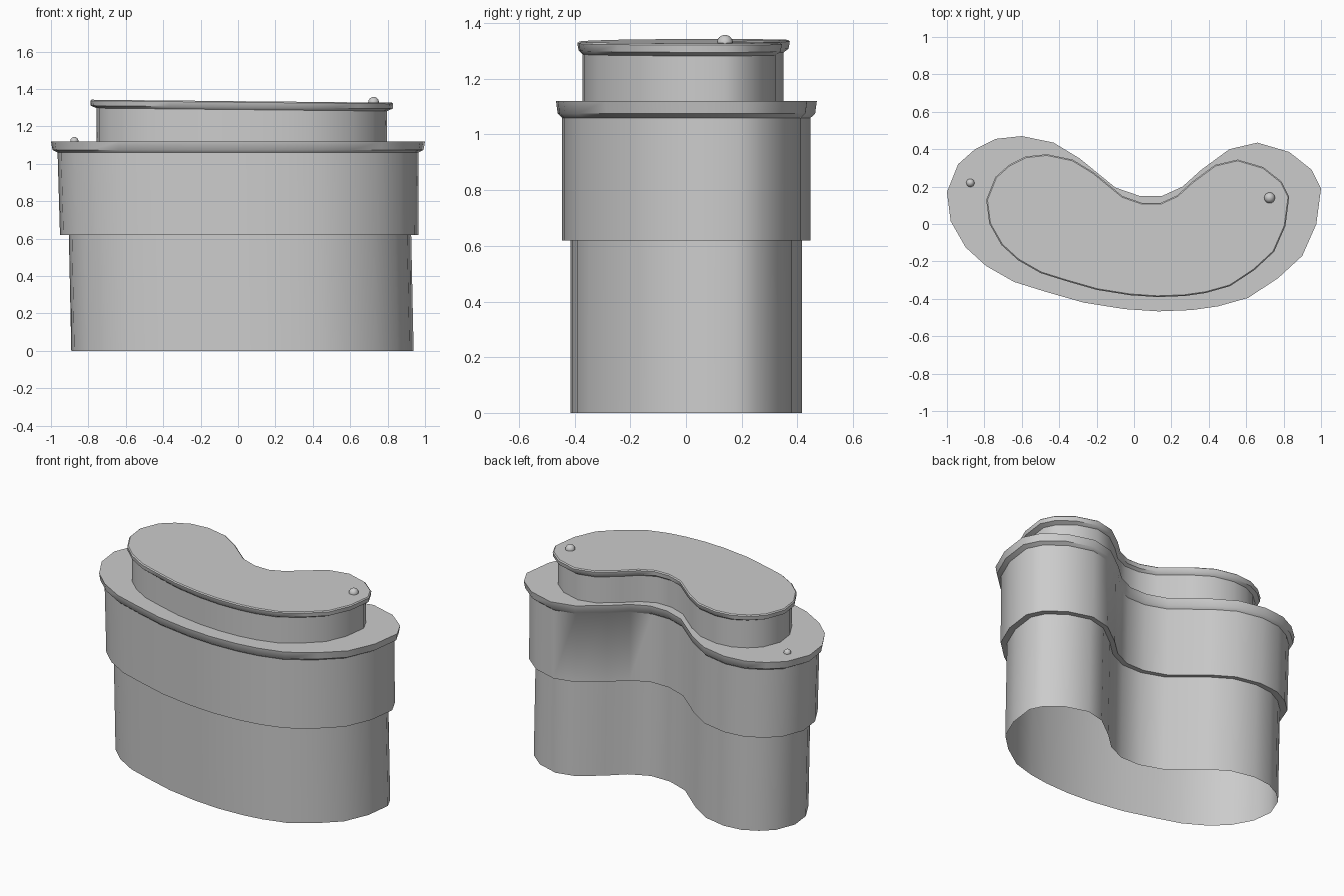
import bpy, bmesh, math
from mathutils import Vector

if "Cube" in bpy.data.objects:
    bpy.data.objects.remove(bpy.data.objects["Cube"])

# Kidney-shaped plan, traced at the widest rim (counter-clockwise)
PLAN = [(-1.0, .17), (-.94, .32), (-.85, .40), (-.74, .455), (-.60, .47), (-.43, .435),
        (-.29, .35), (-.10, .195), (.03, .15), (.15, .15), (.26, .20), (.36, .29),
        (.51, .40), (.66, .435), (.83, .385), (.95, .29), (1.0, .19), (.975, 0),
        (.90, -.17), (.77, -.29), (.61, -.395), (.45, -.44), (.31, -.46), (.13, -.467),
        (-.05, -.455), (-.27, -.42), (-.48, -.36), (-.64, -.31), (-.79, -.225),
        (-.90, -.125), (-.98, .015)][::-1]
PLAN = [Vector(p) for p in PLAN]
N = len(PLAN)


def inset(d):
    """Plan outline moved inwards by d, mitred at the corners."""
    out = []
    for i, p in enumerate(PLAN):
        e1 = (p - PLAN[i - 1]).normalized()
        e2 = (PLAN[(i + 1) % N] - p).normalized()
        n1, n2 = Vector((-e1.y, e1.x)), Vector((-e2.y, e2.x))
        m = (n1 + n2).normalized()
        out.append(p + m * d / m.dot(n1))
    return out


def smooth(obj):
    bpy.ops.object.select_all(action='DESELECT')
    obj.select_set(True)
    bpy.context.view_layer.objects.active = obj
    bpy.ops.object.shade_smooth_by_angle(angle=math.radians(42))


def loft(name, levels, tilt=0.0):
    """Skin copies of the plan; level = z, inset, scale x, scale y, offset x, offset y."""
    bm = bmesh.new()
    rings = []
    for z, d, sx, sy, ox, oy in levels:
        rings.append([bm.verts.new((p.x * sx + ox, p.y * sy + oy, z + tilt * p.x))
                      for p in inset(d)])
    for a, b in zip(rings, rings[1:]):
        for i in range(N):
            j = (i + 1) % N
            bm.faces.new((a[i], a[j], b[j], b[i]))
    bm.faces.new(rings[-1])
    mesh = bpy.data.meshes.new(name)
    bm.to_mesh(mesh)
    bm.free()
    obj = bpy.data.objects.new(name, mesh)
    bpy.context.collection.objects.link(obj)
    smooth(obj)


def knob(name, loc, r):
    bpy.ops.mesh.primitive_uv_sphere_add(segments=16, ring_count=8, radius=r, location=loc)
    bpy.context.object.name = name
    smooth(bpy.context.object)


# Lower body: open-bottomed base, stepped upper wall, flared rim
loft("lower_base", [
    (0.00, .052, .967, 1, .024, 0),
    (0.62, .052, .967, 1, .011, 0),
    (0.62, .022, .981, 1, .007, 0),
])
loft("lower_body", [
    (0.62, .022, .981, 1, .007, 0),
    (1.06, .022, .987, 1, 0, 0),
    (1.075, .006, .998, 1, 0, 0),
    (1.12, 0, 1, 1, 0, 0),
])

# Upper tier: recessed wall with a slightly tilted overhanging lid
loft("upper_wall", [
    (1.115, .022, .795, .81, .02, -.012),
    (1.30, .022, .795, .81, .02, -.012),
])
loft("upper_lid", [
    (1.290, .022, .795, .81, .02, -.012),
    (1.303, .003, .81, .81, .02, -.01),
    (1.329, 0, .81, .815, .02, -.01),
    (1.335, .008, .81, .815, .02, -.01),
], tilt=-.008)

# Small round knobs on the two roofs
knob("lower_knob", (-.875, .22, 1.122), .022)
knob("upper_knob", (.725, .14, 1.329), .029)
